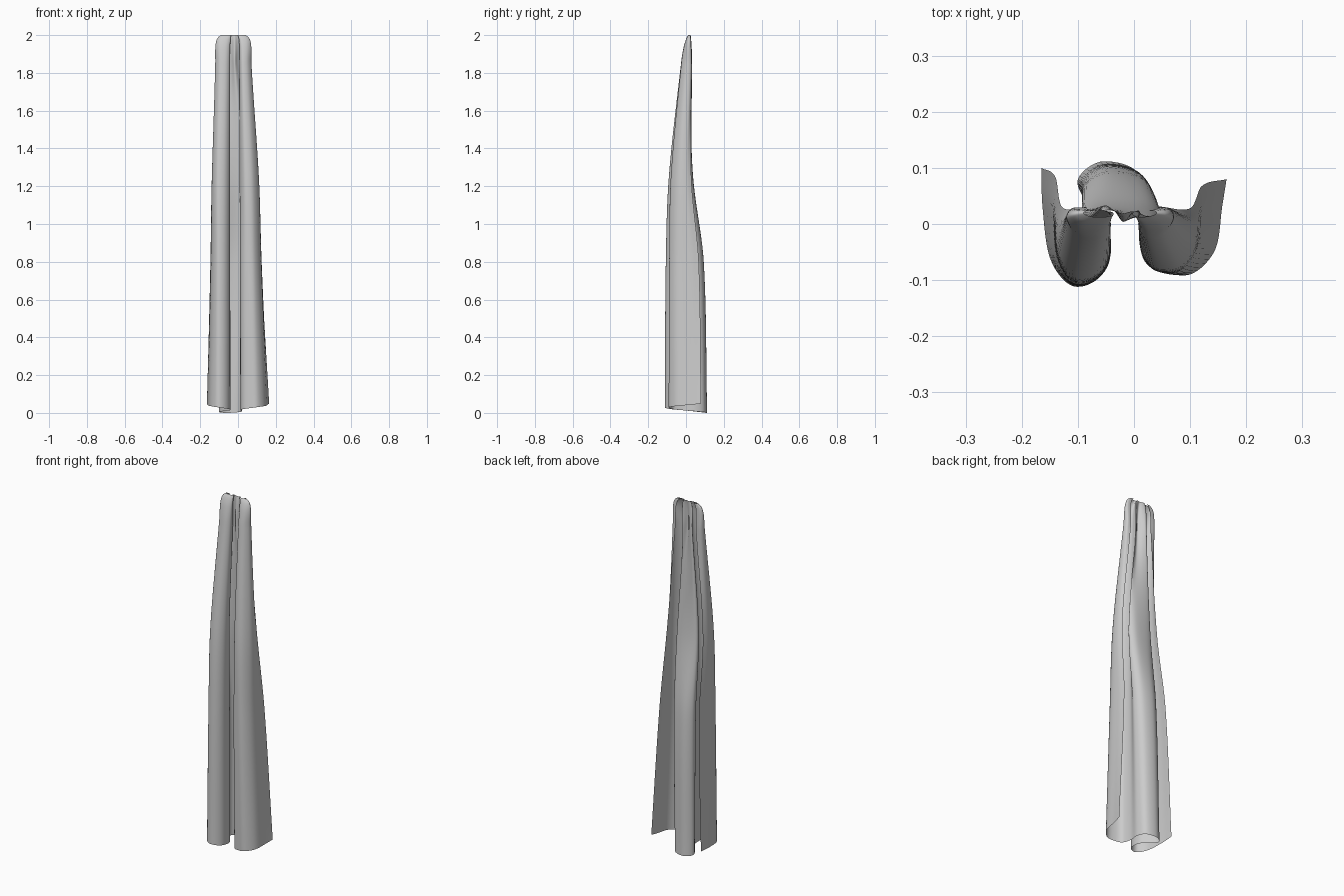
import bpy, math
from mathutils import Vector

if "Cube" in bpy.data.objects:
    bpy.data.objects.remove(bpy.data.objects["Cube"])

# cross-sections of the hanging cloth, left hem -> front fold -> back fold -> front fold -> right hem
BOTTOM = [(-.165, .10), (-.163, .03), (-.15, -.06), (-.115, -.108), (-.075, -.105), (-.045, -.07), (-.045, -.01),
          (-.085, .04), (-.10, .08), (-.06, .111), (0, .098), (.02, .05), (.012, -.01), (.022, -.065),
          (.06, -.087), (.105, -.088), (.145, -.045), (.157, .03), (.165, .08)]
MIDDLE = [(-.128, .03), (-.138, -.01), (-.134, -.055), (-.11, -.088), (-.07, -.085), (-.044, -.055), (-.047, -.01),
          (-.085, .005), (-.085, .028), (-.045, .037), (.02, .034), (.045, .012), (.012, -.008), (.013, -.045),
          (.035, -.077), (.075, -.075), (.105, -.04), (.11, 0), (.10, .028)]
UPPER = [(-.085, .03), (-.112, .027), (-.12, .005), (-.10, -.022), (-.065, -.025), (-.043, -.008), (-.045, .018),
         (-.06, .027), (-.05, .033), (-.034, .022), (-.018, .004), (0, .02), (.01, .022), (.008, -.005),
         (.022, -.024), (.05, -.02), (.07, .003), (.066, .026), (.045, .031)]


def blend(a, b, tx, ty):
    return [(p[0] + (q[0] - p[0]) * tx, p[1] + (q[1] - p[1]) * ty) for p, q in zip(a, b)]


def pinch(sec, sx, sy):
    return [(-.025 + (x + .025) * sx, .022 + (y - .022) * sy) for x, y in sec]


def section(pts, z, hem=0.0):
    n = len(pts) - 1
    return [Vector((x, y, z + hem * abs(2 * i / n - 1) ** 1.2)) for i, (x, y) in enumerate(pts)]


def spline(keys, ts, t):
    # smooth curve through keys placed at parameters ts
    k = max(i for i in range(len(ts) - 1) if ts[i] <= t + 1e-9)

    def slope(i):
        a, b = max(i - 1, 0), min(i + 1, len(ts) - 1)
        return (keys[b] - keys[a]) / (ts[b] - ts[a])
    h = ts[k + 1] - ts[k]
    s = (t - ts[k]) / h
    return (keys[k] * (2*s**3 - 3*s*s + 1) + slope(k) * h * (s**3 - 2*s*s + s)
            + keys[k + 1] * (3*s*s - 2*s**3) + slope(k + 1) * h * (s**3 - s*s))


heights = [0, .8, 1.25, 1.85, 1.94, 1.985, 2.0]
sections = [section(BOTTOM, 0, .05),
            section(blend(BOTTOM, MIDDLE, .68, .24), .8),
            section(MIDDLE, 1.25),
            section(UPPER, 1.85),
            section(pinch(UPPER, .99, .7), 1.94),
            section(pinch(UPPER, .88, .4), 1.985),
            section(pinch(UPPER, .68, .2), 2.0)]

# loft the sections into one draped sheet
n = len(BOTTOM)
us = list(range(n))
U = (n - 1) * 6
zs = [1.8 * i / 45 for i in range(45)] + [1.8 + .2 * i / 20 for i in range(21)]
verts, faces = [], []
for t in zs:
    row = [spline([s[i] for s in sections], heights, t) for i in range(n)]
    verts += [spline(row, us, i / 6) for i in range(U + 1)]
w = U + 1
for j in range(len(zs) - 1):
    for i in range(U):
        a = j * w + i
        faces.append((a, a + 1, a + w + 1, a + w))

mesh = bpy.data.meshes.new("draped_cloth")
mesh.from_pydata([tuple(v) for v in verts], [], faces)
mesh.update()
cloth = bpy.data.objects.new("draped_cloth", mesh)
bpy.context.collection.objects.link(cloth)
bpy.context.view_layer.objects.active = cloth
cloth.select_set(True)
bpy.ops.object.shade_smooth_by_angle(angle=math.radians(60))
